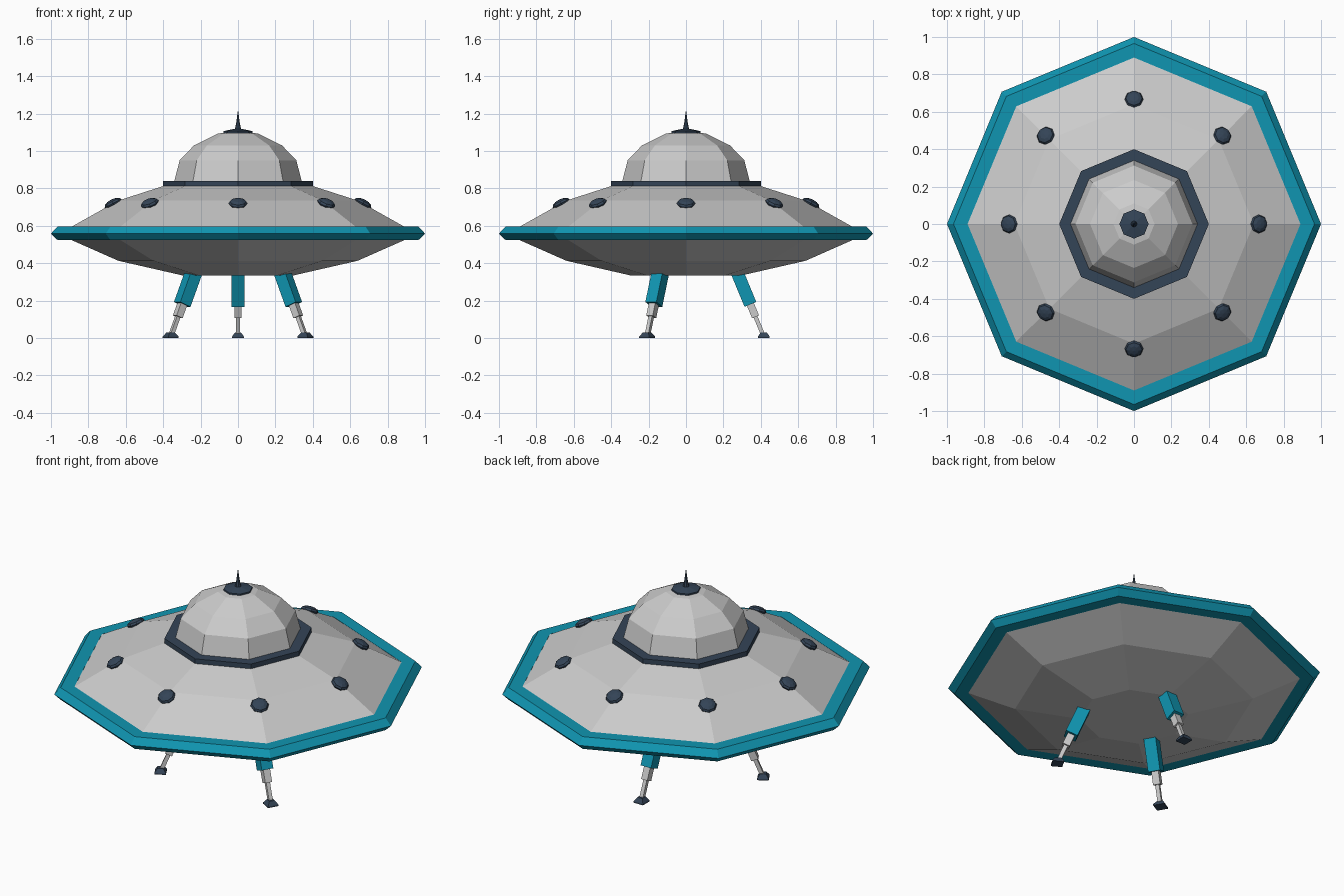
import bpy, bmesh
from math import pi, cos, sin, radians
from mathutils import Matrix

if "Cube" in bpy.data.objects:
    bpy.data.objects.remove(bpy.data.objects["Cube"])


def material(name, rgb):
    m = bpy.data.materials.new(name)
    m.diffuse_color = (*rgb, 1.0)
    m.use_nodes = True
    m.node_tree.nodes["Principled BSDF"].inputs["Base Color"].default_value = m.diffuse_color
    return m


TEAL = material("teal_paint", (0.005, 0.30, 0.44))
NAVY = material("dark_trim", (0.034, 0.058, 0.095))


def finish(name, bm, mat=None, matrix=None):
    bmesh.ops.recalc_face_normals(bm, faces=bm.faces)
    if matrix:
        bm.transform(matrix)
    mesh = bpy.data.meshes.new(name)
    bm.to_mesh(mesh)
    bm.free()
    if mat:
        mesh.materials.append(mat)
    ob = bpy.data.objects.new(name, mesh)
    bpy.context.collection.objects.link(ob)
    return ob


def lathe(name, profile, mat=None, ring=False, sides=8, turn=0.0, matrix=None):
    """Revolve (radius, z) points; ring=True closes the profile, else ends are capped."""
    bm = bmesh.new()
    loops = [[bm.verts.new((r * cos(turn + 2 * pi * i / sides),
                            r * sin(turn + 2 * pi * i / sides), z))
              for i in range(sides)] for r, z in profile]
    pairs = list(zip(loops, loops[1:]))
    if ring:
        pairs.append((loops[-1], loops[0]))
    else:
        bm.faces.new(loops[0])
        bm.faces.new(loops[-1])
    for a, b in pairs:
        for i in range(sides):
            j = (i + 1) % sides
            bm.faces.new((a[i], a[j], b[j], b[i]))
    return finish(name, bm, mat, matrix)


def square_bar(name, half_a, z_a, half_b, z_b, mat, matrix):
    """Square section bar or frustum with flat sides facing the local axes."""
    k = 2 ** 0.5
    return lathe(name, [(half_a * k, z_a), (half_b * k, z_b)], mat,
                 sides=4, turn=pi / 4, matrix=matrix)


# Saucer hull
lathe("saucer_hull", [(0.29, 0.333), (0.64, 0.413), (0.90, 0.528), (0.92, 0.56),
                      (0.895, 0.592), (0.64, 0.735), (0.36, 0.825)])

# Rim band
lathe("rim_band", [(0.89, 0.524), (0.965, 0.524), (1.0, 0.558),
                   (0.965, 0.596), (0.89, 0.596)], TEAL, ring=True)

# Dome and its collar
lathe("dome_collar", [(0.33, 0.81), (0.40, 0.81), (0.40, 0.84), (0.33, 0.84)],
      NAVY, ring=True)
lathe("dome", [(0.34, 0.82), (0.34, 0.84), (0.312, 0.95), (0.235, 1.03),
               (0.11, 1.092), (0.06, 1.10)])

# Antenna on top
lathe("antenna_cap", [(0.078, 1.094), (0.078, 1.106), (0.02, 1.118)], NAVY)
lathe("antenna_spike", [(0.018, 1.11), (0.009, 1.155), (0.001, 1.214)], NAVY)

# Lights around the upper hull
for i in range(8):
    bm = bmesh.new()
    bmesh.ops.create_uvsphere(bm, u_segments=8, v_segments=6, radius=0.05)
    place = (Matrix.Rotation(i * pi / 4, 4, 'Z')
             @ Matrix.Translation((0.668, 0, 0.72))
             @ Matrix.Rotation(radians(27), 4, 'Y')
             @ Matrix.Diagonal((1, 1, 0.45, 1)))
    finish(f"hull_light_{i + 1}", bm, NAVY, place)

# Three telescopic landing legs
for label, angle in (("back", 90), ("front_left", 210), ("front_right", 330)):
    spin = Matrix.Rotation(radians(angle), 4, 'Z')
    lean = (spin @ Matrix.Translation((0.28, 0, 0.335))
            @ Matrix.Rotation(radians(-22.5), 4, 'Y'))
    square_bar(f"{label}_leg_housing", 0.034, -0.168, 0.034, 0.03, TEAL, lean)
    square_bar(f"{label}_leg_sleeve", 0.02, -0.24, 0.02, -0.15, None, lean)
    square_bar(f"{label}_leg_rod", 0.011, -0.345, 0.011, -0.22, None, lean)
    square_bar(f"{label}_foot", 0.031, 0.0, 0.031, 0.008, NAVY,
               spin @ Matrix.Translation((0.416, 0, 0)))
    square_bar(f"{label}_foot_top", 0.031, 0.008, 0.016, 0.03, NAVY,
               spin @ Matrix.Translation((0.416, 0, 0)))
